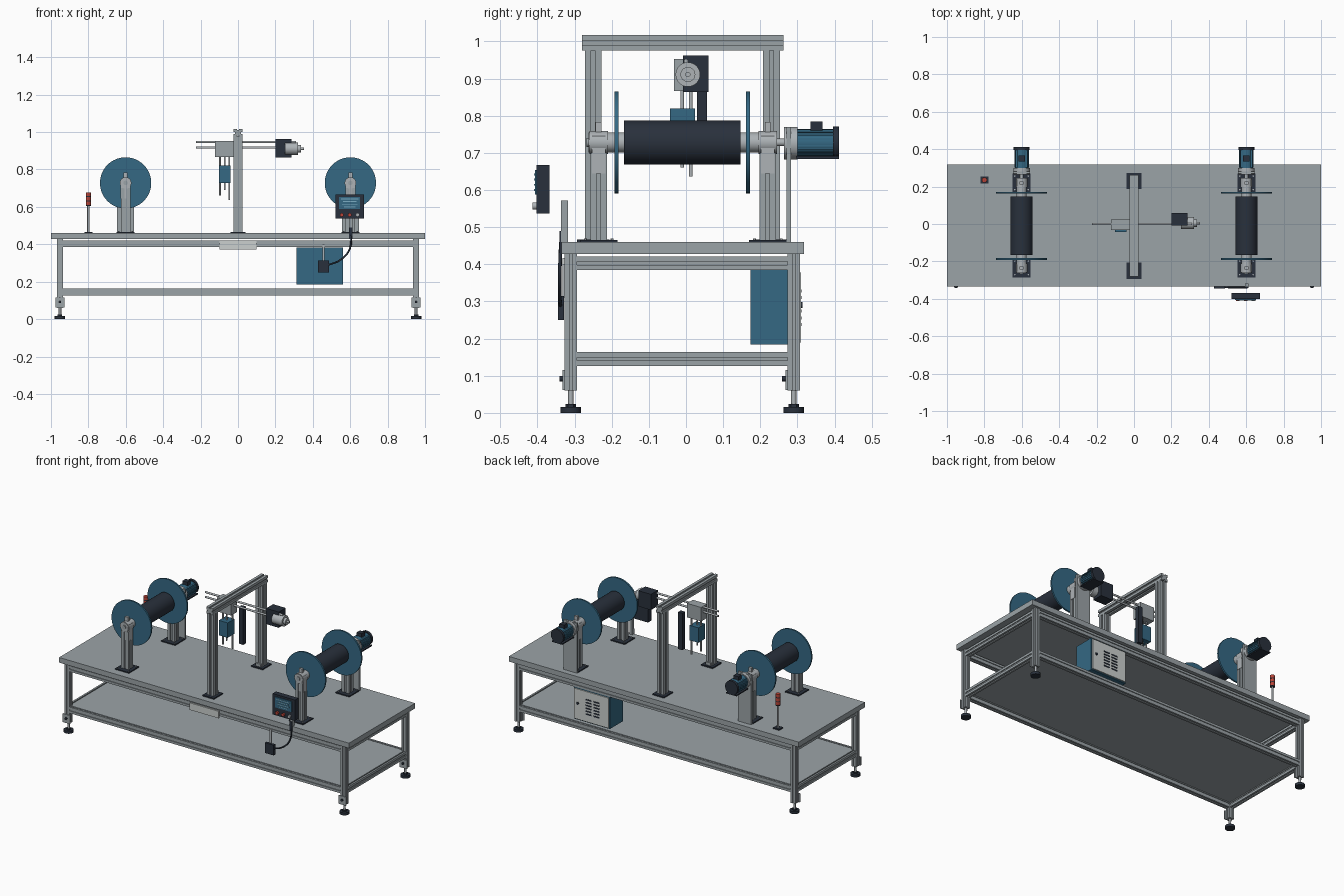
import bpy, bmesh, math
from mathutils import Vector, Matrix

cube = bpy.data.objects.get("Cube")
if cube:
    bpy.data.objects.remove(cube, do_unlink=True)


def material(name, rgb):
    m = bpy.data.materials.new(name)
    m.use_nodes = True
    m.diffuse_color = (*rgb, 1)
    m.node_tree.nodes["Principled BSDF"].inputs["Base Color"].default_value = (*rgb, 1)
    return m


ALU = material("aluminium grey", (.33, .37, .39))
STEEL = material("light steel", (.42, .45, .47))
PALE = material("pale panel grey", (.6, .63, .62))
BLUE = material("machine blue", (.035, .14, .23))
NAVY = material("dark navy", (.022, .03, .045))
RED = material("signal red", (.5, .06, .04))
SKY = material("screen light blue", (.2, .42, .55))


def finish(name, bm, mat, smooth=False):
    bmesh.ops.recalc_face_normals(bm, faces=bm.faces)
    me = bpy.data.meshes.new(name)
    bm.to_mesh(me)
    bm.free()
    me.materials.append(mat)
    ob = bpy.data.objects.new(name, me)
    bpy.context.collection.objects.link(ob)
    if smooth:
        bpy.ops.object.select_all(action='DESELECT')
        ob.select_set(True)
        bpy.context.view_layer.objects.active = ob
        bpy.ops.object.shade_smooth_by_angle(angle=math.radians(35))
    return ob


def box(name, x, y, z, mat):
    """Box from (low, high) ranges on each axis."""
    bm = bmesh.new()
    bmesh.ops.create_cube(bm, size=1)
    for v in bm.verts:
        v.co = [(r[0] + r[1]) / 2 + c * (r[1] - r[0]) for r, c in zip((x, y, z), v.co)]
    return finish(name, bm, mat)


def around(c, half):
    return (c - half, c + half)


def rod(name, a, b, r, mat, sides=24):
    """Cylinder between two points."""
    a, b = Vector(a), Vector(b)
    d = b - a
    bm = bmesh.new()
    bmesh.ops.create_cone(bm, cap_ends=True, segments=sides, radius1=r, radius2=r, depth=d.length,
                          matrix=Matrix.Translation((a + b) / 2) @ d.to_track_quat('Z', 'Y').to_matrix().to_4x4())
    return finish(name, bm, mat, True)


def extrusion(name, a, b, w, h):
    """Slotted square bar; w and h are its two cross sizes in x, y, z order."""
    a, b = Vector(a), Vector(b)
    axis = max(range(3), key=lambda i: abs(b[i] - a[i]))
    u, v = [i for i in range(3) if i != axis]
    side = [(-.5, -.5), (-.12, -.5), (-.12, -.34), (.12, -.34), (.12, -.5)]
    bm = bmesh.new()
    ring = []
    for turn in range(4):
        for p, q in side:
            for _ in range(turn):
                p, q = -q, p
            co = a.copy()
            co[u] += p * w
            co[v] += q * h
            ring.append(bm.verts.new(co))
    face = bm.faces.new(ring)
    out = bmesh.ops.extrude_face_region(bm, geom=[face])
    bmesh.ops.translate(bm, vec=b - a, verts=[g for g in out["geom"] if isinstance(g, bmesh.types.BMVert)])
    return finish(name, bm, ALU)


# Table and frame
YF, YB, XL = -.31, .29, .952
box("table_top", (-1, 1), (-.335, .318), (.428, .46), ALU)
box("lower_shelf", (-.94, .94), (-.3, .28), (.155, .164), ALU)
for z, h, level in ((.403, .036, "upper"), (.145, .038, "lower")):
    for y in (YF, YB):
        extrusion(level + "_long_rail", (-.936, y, z), (.936, y, z), .03, h)
    for x in (-XL, XL):
        extrusion(level + "_end_rail", (x, YF + .016, z), (x, YB - .016, z), .03, h)

# Legs with levelling feet
for x in (-XL, XL):
    for y in (YF, YB):
        extrusion("leg", (x, y, .06), (x, y, .428), .033, .033)
        rod("foot_pad", (x, y, 0), (x, y, .016), .028, NAVY)
        rod("foot_nut", (x, y, .016), (x, y, .024), .014, NAVY, 6)
        rod("foot_stem", (x, y, .016), (x, y, .062), .007, STEEL, 12)
        box("foot_bracket", around(x, .025), (y - .022, y - .016), (.062, .115), ALU)
        rod("bracket_knob", (x, y - .031, .092), (x, y - .02, .092), .007, NAVY, 12)

# Two reels with stands and motors
Z = .728
for x in (-.601, .601):
    for y, w in ((-.235, .045), (.22, .045)):
        box("stand_base", around(x, .048), around(y, .05), (.46, .466), NAVY)
        extrusion("stand_post", (x, y, .466), (x, y, .7), .05, w)
        box("bearing_clamp", around(x, .027), around(y, .018), (.645, .745), STEEL)
        box("clamp_tip", around(x, .011), around(y, .008), (.74, .783), STEEL)
        rod("bearing_hub", (x, y - .025, Z), (x, y + .025, Z), .031, STEEL)
        for dx in (-.036, .036):
            for dy in (-.036, .036):
                rod("base_bolt", (x + dx, y + dy, .465), (x + dx, y + dy, .47), .004, STEEL, 6)
    rod("reel_shaft", (x, -.262, Z), (x, .24, Z), .027, STEEL)
    rod("shaft_cap", (x, -.268, Z), (x, -.26, Z), .012, ALU)
    rod("drive_shaft", (x, .23, Z), (x, .28, Z), .01, STEEL)
    rod("reel_drum", (x, -.167, Z), (x, .147, Z), .0595, NAVY, 48)
    for y in (-.187, .167):
        rod("reel_flange", (x, y - .005, Z), (x, y + .005, Z), .137, BLUE, 64)
    box("motor_plate", around(x, .046), (.27, .282), (.46, .77), ALU)
    rod("gearbox", (x, .264, Z - .002), (x, .3, Z - .002), .044, STEEL, 32)
    rod("motor_body", (x, .298, Z), (x, .4, Z), .036, BLUE, 24)
    for i in range(-3, 4):
        box("motor_fin", around(x, .039 - abs(i) * .0022), (.302, .397), around(Z + i * .009, .0015), BLUE)
    rod("motor_fan_cover", (x, .396, Z), (x, .412, Z), .043, NAVY, 32)
    box("motor_foot", around(x, .036), (.298, .412), (.684, .691), NAVY)
    box("terminal_box", around(x, .017), (.335, .367), (.755, .784), NAVY)

# Central gantry
for y in (-.25, .23):
    box("gantry_base", around(0, .04), around(y, .044), (.46, .467), NAVY)
    extrusion("gantry_post", (0, y, .467), (0, y, .978), .046, .045)
    box("gantry_corner_bracket", around(0, .018), around(y - math.copysign(.026, y), .006), (.467, .485), ALU)
extrusion("gantry_beam", (0, -.28, .996), (0, .262, .996), .046, .042)

# Traverse guide with carriage and head
for z in (.947, .917):
    rod("traverse_rod", (-.225, 0, z), (.31, 0, z), .006, STEEL, 16)
box("carriage", (-.122, -.025), (-.032, .025), (.866, .953), ALU)
box("head_block", (-.102, -.041), (-.043, .024), (.727, .82), BLUE)
for x, y, low in ((-.096, -.01, .66), (-.071, -.01, .69), (-.047, .013, .637)):
    rod("guide_pin", (x, y, low), (x, y, .87), .005, STEEL, 12)
box("support_arm", around(0, .015), (.03, .057), (.67, .9), NAVY)

# Traverse motor
box("traverse_motor", (.2, .287), (-.008, .06), (.864, .962), NAVY)
rod("traverse_gearbox", (.25, .005, .911), (.322, .005, .911), .033, STEEL, 32)
rod("gearbox_collar", (.32, .005, .911), (.337, .005, .911), .02, STEEL)
rod("traverse_output", (.335, .005, .911), (.352, .005, .911), .007, STEEL, 12)

# Operator panel
PX = .597
box("panel_case", around(PX, .077), (-.402, -.368), (.537, .667), NAVY)
box("panel_screen", around(PX, .056), (-.407, -.402), (.588, .654), BLUE)
for i in range(4):
    half = (.046, .036, .042, .03)[i]
    box("screen_row", around(PX, half), (-.409, -.407), around(.642 - i * .014, .0025), SKY)
for dx, mat in ((-.042, RED), (0, RED), (.042, STEEL)):
    rod("panel_button", (PX + dx, -.402, .557), (PX + dx, -.413, .557), .01, mat, 16)
box("panel_post", around(.603, .009), (-.337, -.318), (.46, .572), ALU)
box("panel_post_foot", around(.603, .009), (-.341, -.335), (.43, .49), NAVY)

# Cable and junction box
curve = bpy.data.curves.new("panel_cable", 'CURVE')
curve.dimensions = '3D'
curve.bevel_depth = .005
curve.bevel_resolution = 2
spline = curve.splines.new('BEZIER')
path = [(.607, -.337, .46), (.595, -.34, .37), (.545, -.34, .315), (.485, -.338, .29)]
spline.bezier_points.add(len(path) - 1)
for p, co in zip(spline.bezier_points, path):
    p.co = co
    p.handle_left_type = p.handle_right_type = 'AUTO'
curve.materials.append(NAVY)
bpy.context.collection.objects.link(bpy.data.objects.new("panel_cable", curve))
box("junction_box", around(.457, .03), (-.345, -.328), (.25, .314), NAVY)
box("junction_hanger", around(.457, .006), (-.332, -.326), (.31, .4), STEEL)

# Plain front plate
box("front_plate", around(0, .1), (-.333, -.325), (.373, .417), PALE)

# Control cabinet with vented door at the back
box("cabinet", (.314, .562), (.174, .302), (.184, .384), BLUE)
box("cabinet_door", (.32, .556), (.302, .309), (.19, .378), PALE)
for x in (.4, .455):
    for i in range(6):
        box("door_vent", around(x, .02), (.309, .311), around(.238 + i * .018, .004), NAVY)
rod("door_lock", (.53, .308, .29), (.53, .314, .29), .008, NAVY, 16)

# Signal tower
SX, SY = -.8, .235
box("tower_base", around(SX, .021), around(SY, .019), (.46, .467), NAVY)
rod("tower_pole", (SX, SY, .467), (SX, SY, .605), .006, STEEL, 12)
for i in range(3):
    z = .606 + i * .024
    rod("tower_ring", (SX, SY, z), (SX, SY, z + .005), .014, NAVY)
    rod("tower_lamp", (SX, SY, z + .005), (SX, SY, z + .024), .0135, RED)
